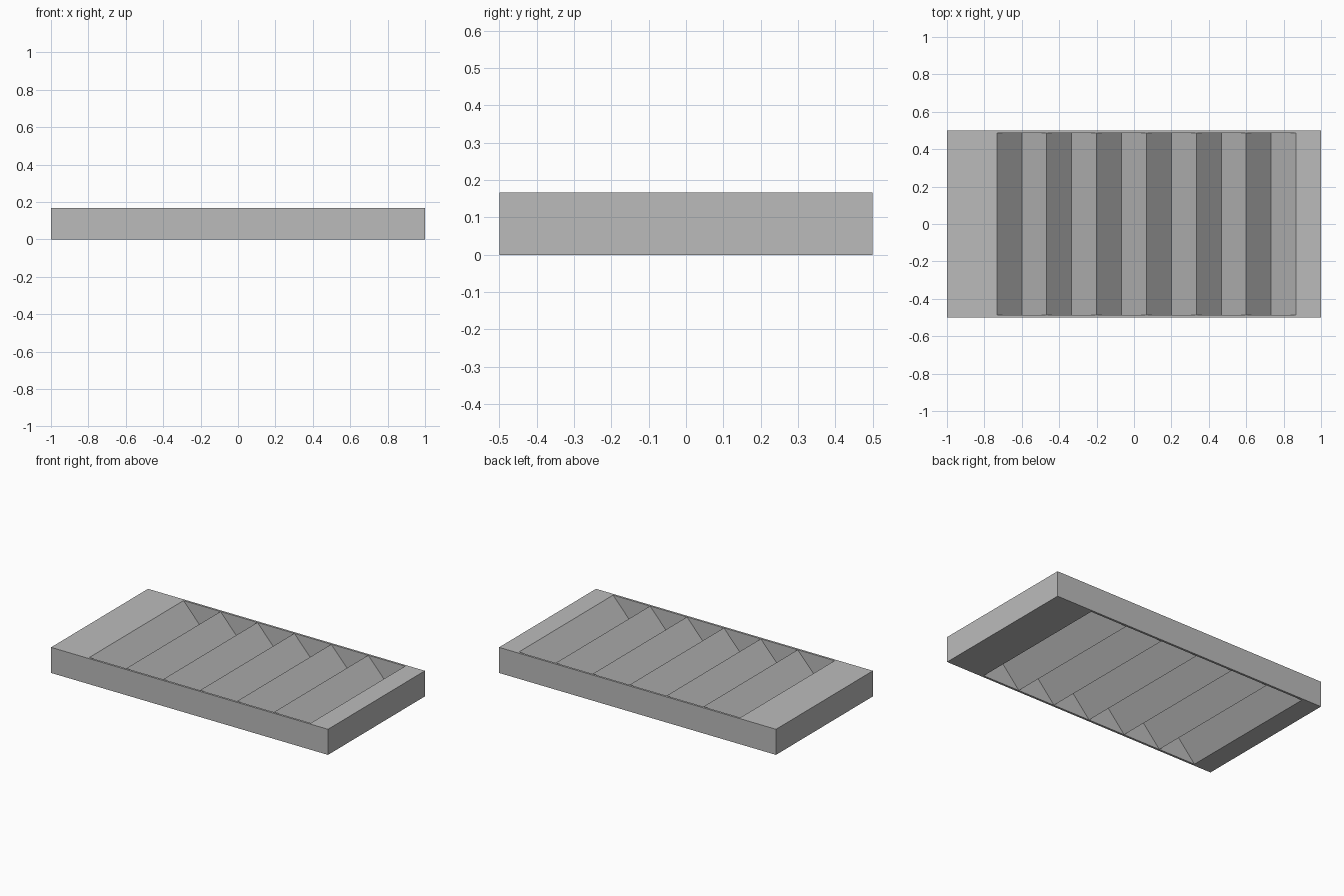
import bpy
import bmesh

cube = bpy.data.objects.get("Cube")
if cube:
    bpy.data.objects.remove(cube, do_unlink=True)

HEIGHT = 0.167     # panel height
WIDTH = 0.5        # half depth in y
INNER = 0.486      # half depth of the grooved core
SHEET = 0.02       # vertical thickness of the folded sheet
STEP = 2 / 15      # half of one fold
FOLDS = 6

grey = bpy.data.materials.new("plain grey")
grey.use_nodes = True
colour = (0.5, 0.5, 0.5, 1)
grey.diffuse_color = colour
grey.node_tree.nodes["Principled BSDF"].inputs["Base Color"].default_value = colour


def extrude_profile(name, profile, y0, y1):
    """Sweep an x-z outline along y into a closed solid."""
    bm = bmesh.new()
    base = bm.faces.new([bm.verts.new((x, y0, z)) for x, z in profile])
    swept = bmesh.ops.extrude_face_region(bm, geom=[base], use_keep_orig=True)
    moved = [v for v in swept["geom"] if isinstance(v, bmesh.types.BMVert)]
    bmesh.ops.translate(bm, verts=moved, vec=(0, y1 - y0, 0))
    bmesh.ops.recalc_face_normals(bm, faces=bm.faces)
    mesh = bpy.data.meshes.new(name)
    bm.to_mesh(mesh)
    bm.free()
    mesh.materials.append(grey)
    obj = bpy.data.objects.new(name, mesh)
    bpy.context.collection.objects.link(obj)
    return obj


# Folded core with solid end blocks: V grooves alternate above and below
top = [(-1, HEIGHT)]
bottom = [(-1, 0), (-6.5 * STEP, 0)]
for i in range(2 * FOLDS + 1):
    x = -5.5 * STEP + i * STEP
    ridge = i % 2 == 0
    top.append((x, HEIGHT if ridge else SHEET))
    if i < 2 * FOLDS:
        bottom.append((x, HEIGHT - SHEET if ridge else 0))
top.append((1, HEIGHT))
bottom.append((1, 0))
extrude_profile("folded_core", top + bottom[::-1], -INNER, INNER)

# Thin walls closing the grooves at front and back
wall = [(-1, 0), (1, 0), (1, HEIGHT), (-1, HEIGHT)]
extrude_profile("front_wall", wall, -WIDTH, -INNER)
extrude_profile("back_wall", wall, INNER, WIDTH)
